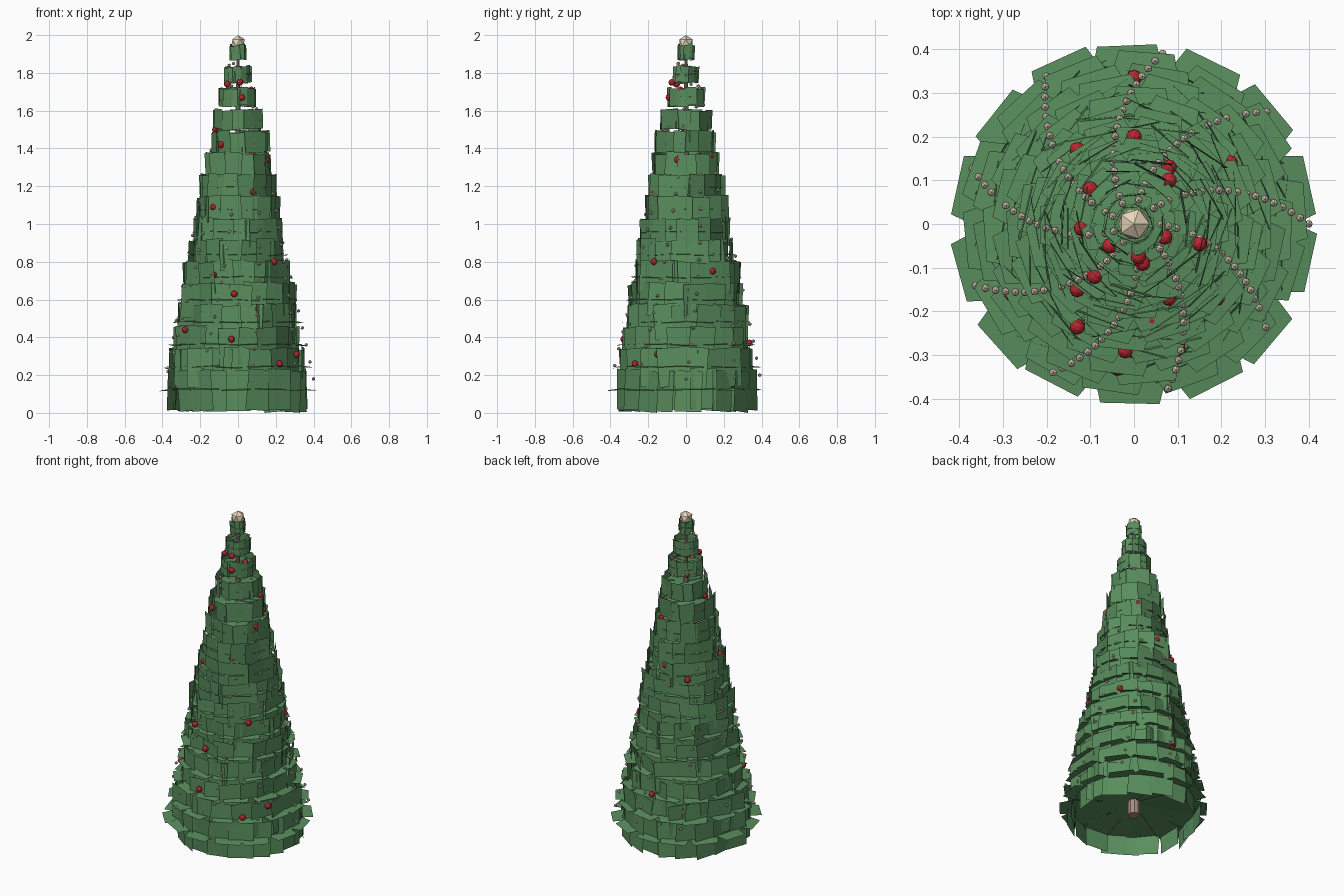
import bpy, bmesh, math, random
from mathutils import Matrix, Vector

if "Cube" in bpy.data.objects:
    bpy.data.objects.remove(bpy.data.objects["Cube"])

random.seed(7)
TAU = 2 * math.pi


def material(name, rgb):
    m = bpy.data.materials.new(name)
    m.diffuse_color = (*rgb, 1)
    m.use_nodes = True
    m.node_tree.nodes["Principled BSDF"].inputs["Base Color"].default_value = m.diffuse_color
    return m


def finish(name, bm, mat):
    me = bpy.data.meshes.new(name)
    bm.to_mesh(me)
    bm.free()
    me.materials.append(mat)
    ob = bpy.data.objects.new(name, me)
    bpy.context.collection.objects.link(ob)
    return ob


def lerp_table(table, z):
    for (z0, r0), (z1, r1) in zip(table, table[1:]):
        if z <= z1:
            return r0 + (r1 - r0) * (z - z0) / (z1 - z0)
    return table[-1][1]


def card(bm, matrix, corners):
    bm.faces.new([bm.verts.new(matrix @ Vector(c)) for c in corners])


def jitter(a):
    return random.uniform(-a, a)


def balls(name, points, radius, subdiv, mat):
    bm = bmesh.new()
    for p in points:
        bmesh.ops.create_icosphere(bm, subdivisions=subdiv, radius=radius,
                                   matrix=Matrix.Translation(p))
    return finish(name, bm, mat)


green = material("needles", (0.10, 0.27, 0.11))
red = material("red_glass", (0.50, 0.02, 0.03))
bead = material("bead", (0.68, 0.58, 0.46))
cream = material("cream", (0.80, 0.68, 0.50))
bark = material("bark", (0.38, 0.28, 0.22))

# Tapered trunk
bm = bmesh.new()
bmesh.ops.create_cone(bm, cap_ends=True, segments=10, radius1=0.036, radius2=0.008,
                      depth=1.86, matrix=Matrix.Translation((0, 0, 1.00)))
finish("trunk", bm, bark)

# Foliage tiers: drooping boughs, each tier ringed by upright cards near the tips
upright_r = [(0, 0.36), (0.12, 0.352), (0.24, 0.338), (0.36, 0.318), (0.6, 0.282),
             (0.9, 0.236), (1.2, 0.186), (1.48, 0.140), (1.57, 0.118), (1.67, 0.092),
             (1.79, 0.065), (1.92, 0.038)]
flat = bmesh.new()
upright = bmesh.new()
TIERS = 16
for i in range(TIERS):
    t = i / (TIERS - 1)
    z = 0.12 + 1.79 * t
    r_up = lerp_table(upright_r, z)
    r_flat = 0.415 + (0.045 - 0.415) * t
    h = 0.108 - 0.07 * t
    start = random.uniform(0, TAU)
    # drooping boughs
    n = round(14 - 4 * t)
    w = r_flat * math.tan(math.pi / n) * 0.72
    for k in range(n):
        a = start + TAU * k / n + jitter(0.05)
        m = (Matrix.Translation((0, 0, z + jitter(0.004))) @ Matrix.Rotation(a, 4, 'Z')
             @ Matrix.Rotation(jitter(0.05), 4, 'X'))
        r = r_flat * (1 + jitter(0.015))
        mid, root = r * 0.84, 0.095 * r
        card(flat, m, [(0.004, -w * .1, root), (mid, -w * 1.22, root * .16), (r, -w, 0),
                       (r, w, 0), (mid, w * 1.22, root * .16), (0.004, w * .1, root)])
    # upright cards, twisted so they overlap
    n = round(20 - 9 * t)
    w = r_up * math.tan(math.pi / n) * 1.3
    for k in range(n):
        a = start + TAU * (k + 0.5) / n + jitter(0.06)
        m = (Matrix.Rotation(a, 4, 'Z')
             @ Matrix.Translation((r_up * (1 + jitter(0.03)), 0, z + jitter(0.008)))
             @ Matrix.Rotation(jitter(0.32), 4, 'Z') @ Matrix.Rotation(jitter(0.09), 4, 'X')
             @ Matrix.Rotation(jitter(0.05), 4, 'Y'))
        card(upright, m, [(0, -w, -h), (0, w, -h), (0, w, h), (0, -w, h)])
lowest = min(v.co.z for v in upright.verts)
for v in upright.verts:
    if v.co.z < 0.06:
        v.co.z -= lowest
finish("flat_boughs", flat, green)
finish("upright_boughs", upright, green)

# Bead garland winding up the cone
pts = []
for k in range(168):
    z = 0.18 + 0.01 * k
    r = 0.40 - 0.211 * (z - 0.18)
    a = math.radians(40.24 * k)
    pts.append(Vector((r * math.cos(a), r * math.sin(a), z)))
balls("bead_garland", pts, 0.010, 1, bead)

# Red baubles
baubles = [(.22, -.27, .26), (.31, -.15, .31), (-.30, 0, .28), (-.28, -.16, .44),
           (-.035, -.33, .39), (0, .335, .37), (.10, -.28, .55), (-.02, -.29, .63),
           (-.13, -.235, .73), (.19, -.17, .80), (.04, -.22, .94), (-.13, -.15, 1.09),
           (.08, -.17, 1.17), (0, .20, 1.12), (-.13, .17, 1.05), (.08, .13, 1.36),
           (-.09, -.12, 1.42), (.15, -.045, 1.34), (.08, .10, 1.46), (-.10, .08, 1.45),
           (-.12, -.01, 1.50), (-.05, .06, 1.64), (.02, -.09, 1.67), (.07, -.03, 1.71),
           (.01, -.075, 1.75), (-.055, -.05, 1.74), (.22, .14, .75)]
balls("red_baubles", [Vector(p) for p in baubles], 0.018, 2, red)

# Faceted tree topper
balls("topper", [Vector((0, 0, 1.96))], 0.040, 1, cream)
